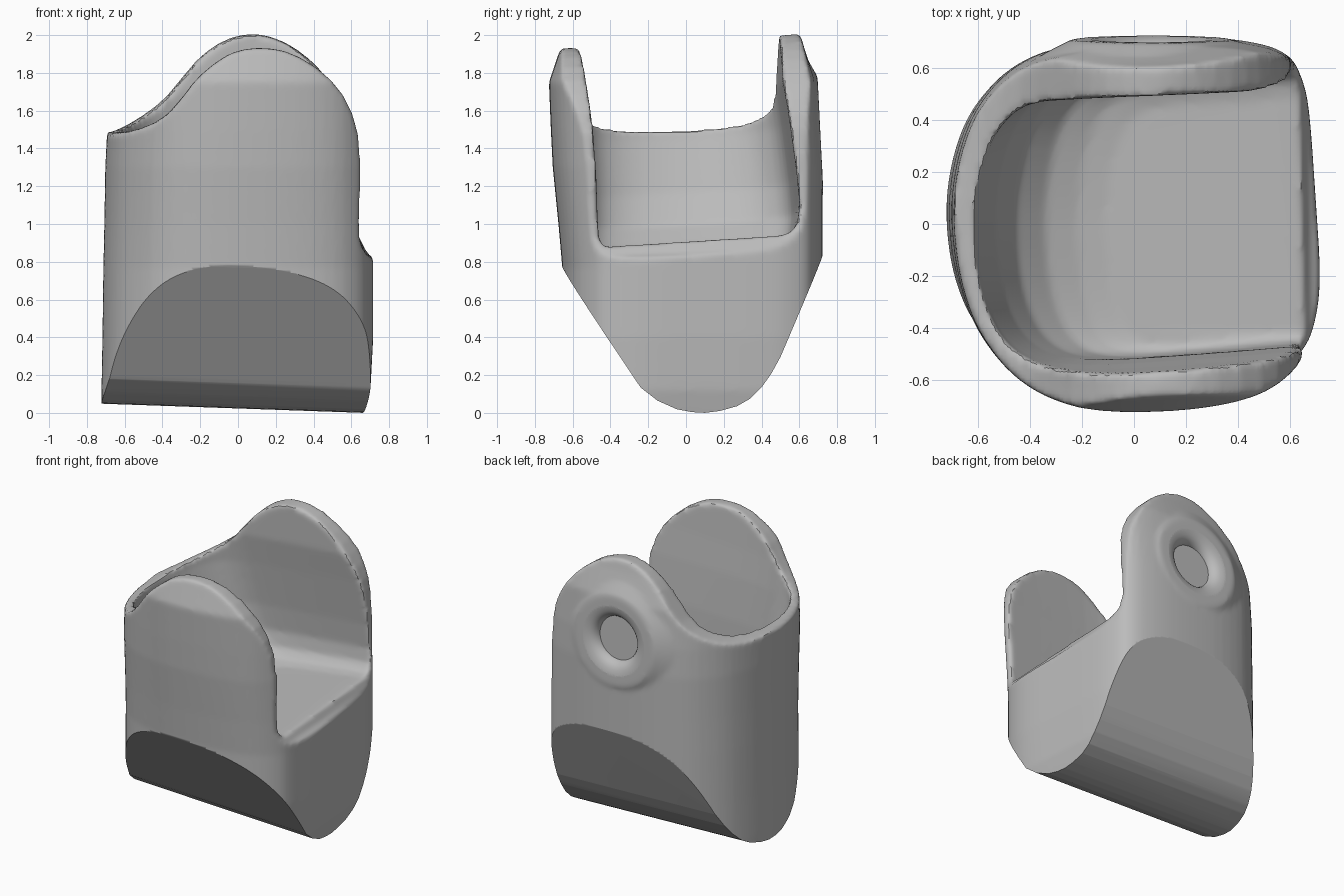
import bpy, bmesh, math

if "Cube" in bpy.data.objects:
    bpy.data.objects.remove(bpy.data.objects["Cube"])

grey = bpy.data.materials.new("plain grey")
grey.diffuse_color = (0.5, 0.5, 0.5, 1)
grey.use_nodes = True
grey.node_tree.nodes["Principled BSDF"].inputs["Base Color"].default_value = grey.diffuse_color


def loft(name, rings):
    """Skin closed rings of equal length and cap both ends."""
    bm = bmesh.new()
    vs = [[bm.verts.new(p) for p in r] for r in rings]
    n = len(vs[0])
    for a, b in zip(vs, vs[1:]):
        for i in range(n):
            j = (i + 1) % n
            bm.faces.new((a[i], a[j], b[j], b[i]))
    bm.faces.new(vs[0])
    bm.faces.new(vs[-1])
    bmesh.ops.recalc_face_normals(bm, faces=bm.faces)
    me = bpy.data.meshes.new(name)
    bm.to_mesh(me)
    bm.free()
    ob = bpy.data.objects.new(name, me)
    bpy.context.collection.objects.link(ob)
    me.materials.append(grey)
    return ob


def chaikin(pts, times=2):
    """Round off a closed outline."""
    for _ in range(times):
        out = []
        for i, (ax, ay) in enumerate(pts):
            bx, by = pts[(i + 1) % len(pts)]
            out += [(ax * .75 + bx * .25, ay * .75 + by * .25),
                    (ax * .25 + bx * .75, ay * .25 + by * .75)]
        pts = out
    return pts


def apply(ob, kind, **props):
    m = ob.modifiers.new(kind, kind)
    for k, v in props.items():
        setattr(m, k, v)
    bpy.context.view_layer.objects.active = ob
    bpy.ops.object.modifier_apply(modifier=m.name)


def cut(ob, other, op='DIFFERENCE'):
    apply(ob, 'BOOLEAN', operation=op, solver='EXACT', object=other)
    bpy.data.objects.remove(other)


def disc_rings(profile, cx=.07, cz=1.47, n=64):
    """Rings (radius, y) around the back ear's centre, leaning with its face."""
    return [[(cx + r * math.cos(i * math.tau / n),
              y - .05 * r * math.sin(i * math.tau / n),
              cz + r * math.sin(i * math.tau / n)) for i in range(n)] for r, y in profile]


# Outer body: rounded plan, depth and width changing with height
plan = chaikin([(.72, -.2), (.705, -.36), (.66, -.49), (.5, -.605), (.2, -.66), (-.2, -.66),
                (-.45, -.58), (-.62, -.40), (-.7, -.2), (-.73, .05), (-.7, .27), (-.62, .47),
                (-.45, .64), (-.2, .71), (.13, .73), (.4, .72), (.60, .67), (.66, .54),
                (.68, .4), (.70, .1)])
# height, front depth, back depth, left edge, right edge
levels = [(-.3, .65, .72, .725, .59), (.0, .65, .72, .72, .68), (.12, .65, .72, .72, .705),
          (.4, .65, .72, .715, .72), (.77, .65, .72, .71, .72), (1.0, .67, .72, .705, .72),
          (1.3, .70, .72, .70, .72), (1.5, .71, .71, .69, .72), (1.75, .72, .685, .68, .72),
          (1.93, .66, .625, .67, .72), (2.2, .58, .55, .67, .72)]
rings = [[(x * (l if x < 0 else e) / .72, y * (f / .655 if y < 0 else b / .725), z) for x, y in plan]
         for z, f, b, l, e in levels]
body = loft("holder_body", rings)

# Raised round face on the back ear
cut(body, loft("back_boss", disc_rings([(.42, .55), (.42, .655), (.31, .712), (.05, .712)])), 'UNION')

# Side profiles of the two ears, cut through the body (front and back shapes differ)
front = [(-.95, 1.45), (-.68, 1.465), (-.55, 1.48), (-.4, 1.55), (-.3, 1.66), (-.22, 1.77),
         (-.1, 1.87), (0, 1.92), (.13, 1.935), (.28, 1.91), (.46, 1.80), (.59, 1.64), (.655, 1.42),
         (.645, 1.0), (.645, .89), (.70, .80), (.95, .77), (.95, -.6), (-.95, -.6)]
back = [(-.95, 1.46), (-.68, 1.49), (-.55, 1.55), (-.4, 1.65), (-.3, 1.77), (-.2, 1.89),
        (-.07, 1.98), (.07, 2.013), (.21, 1.985), (.35, 1.9), (.46, 1.79), (.56, 1.63), (.60, 1.45),
        (.61, 1.08), (.63, .95), (.69, .84), (.95, .80), (.95, -.6), (-.95, -.6)]
front, back = chaikin(front, 1), chaikin(back, 1)
prof = loft("profile_cutter", [[(x, y, z) for x, z in s]
                               for y, s in ((-1, front), (-.62, front), (.6, back), (1, back))])
cut(body, prof, 'INTERSECT')

# Cavity, open to the right: floor dips gently, then curves up to the left wall
inner = chaikin([(1.2, -.97), (.8, -.98), (.3, -1), (-.27, -1), (-.47, -.87), (-.58, -.55),
                 (-.625, -.1), (-.62, .3), (-.55, .72), (-.40, .97), (-.1, 1), (.4, 1), (.8, 1),
                 (1.2, 1.0)], 2)
# height, front depth, back depth, left wall inset
steps = [(.87, .46, .47, .46), (.885, .485, .53, .36), (.93, .50, .57, .25), (1.03, .505, .585, .15),
         (1.2, .51, .57, .08), (1.5, .53, .53, .01), (1.7, .55, .50, -.01), (1.95, .57, .495, -.01),
         (2.5, .6, .49, -.01)]
rings = [[(x + d * max(0, .5 - x), y * (f if y < 0 else b) + (.06 if y < 0 else .035) * (x - .1),
           z + .06 * x + .06 * y * .5) for x, y in inner] for z, f, b, d in steps]
cut(body, loft("cavity_cutter", rings))

# Soften the rims and creases
apply(body, 'REMESH', mode='VOXEL', voxel_size=.015)
apply(body, 'SMOOTH', factor=.5, iterations=7)

# Wedge-shaped base with crisp flat faces
keel = [(-1.1, 1.42), (-.65, .745), (-.24, .135), (-.15, .065), (-.05, .02), (.03, .004), (.1, 0),
        (.18, .01), (.27, .035), (.34, .075), (.4, .135), (.45, .205), (.5, .295), (.72, .81),
        (1.05, 1.56), (1.05, 2.6), (-1.1, 2.6)]
wedge = loft("wedge_cutter", [[(x, y, z + .035 * (.67 - x)) for y, z in keel] for x in (-1, 1)])
cut(body, wedge, 'INTERSECT')

# Round dimple on the back ear: softly flared lip running to a flat disc
dish = [(.15, .645), (.152, .655), (.158, .668), (.168, .682), (.182, .694), (.20, .703),
        (.22, .709), (.245, .714), (.26, .75), (.26, .9)]
cut(body, loft("dimple_cutter", disc_rings(dish)))

bpy.ops.object.select_all(action='DESELECT')
body.select_set(True)
bpy.context.view_layer.objects.active = body
bpy.ops.object.shade_smooth_by_angle(angle=math.radians(35))
apply(body, 'WEIGHTED_NORMAL', keep_sharp=True)
